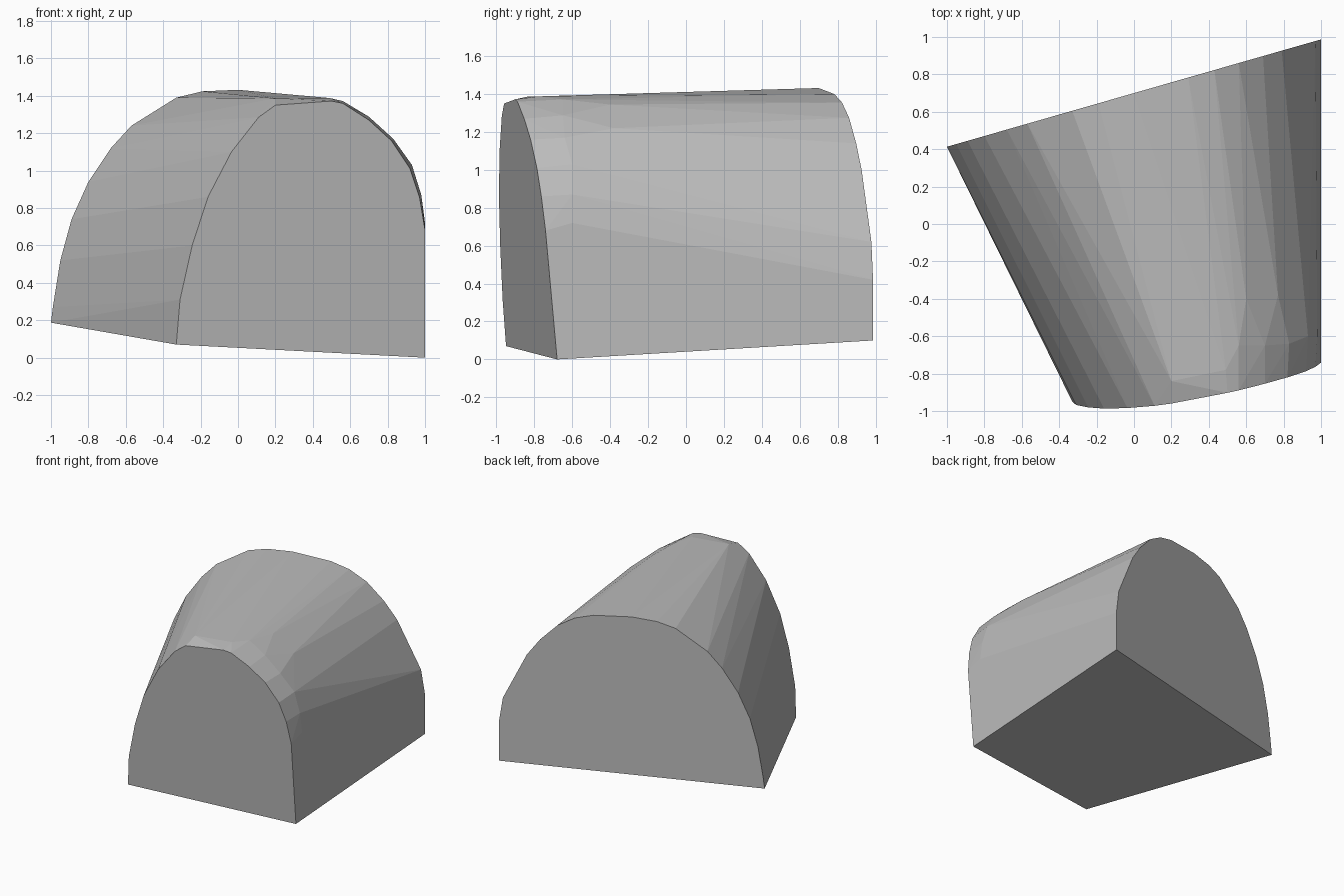
import bpy
import bmesh
import math

if "Cube" in bpy.data.objects:
    bpy.data.objects.remove(bpy.data.objects["Cube"])

# Rounded, tapering block: a slanted front arch joined to a larger upright back arch
front_arch = [(-0.33, 0.07), (-0.31, 0.31), (-0.245, 0.6), (-0.16, 0.86), (-0.035, 1.1),
              (0.11, 1.285), (0.2, 1.35), (0.5, 1.372), (0.56, 1.36), (0.7, 1.27),
              (0.82, 1.16), (0.92, 1.01), (0.97, 0.86), (1.0, 0.68), (1.0, 0.0)]
back_arch = [(-1.0, 0.187), (-0.99, 0.27), (-0.95, 0.52), (-0.89, 0.74), (-0.8, 0.94),
             (-0.68, 1.12), (-0.57, 1.24), (-0.33, 1.39), (-0.19, 1.424), (0.0, 1.432),
             (0.29, 1.40), (0.43, 1.355), (0.56, 1.275), (0.69, 1.14), (0.79, 1.0),
             (0.9, 0.77), (0.97, 0.62), (1.0, 0.42), (1.0, 0.1)]
# Worn edge just behind the front arch
worn_edge = [(0.2, -0.84, 1.386), (0.49, -0.78, 1.388), (0.56, -0.65, 1.372),
             (0.7, -0.65, 1.288), (0.83, -0.64, 1.17), (0.6, -0.4, 1.345),
             (0.77, -0.38, 1.22), (0.93, -0.6, 1.03), (0.98, -0.6, 0.87), (1.0, -0.6, 0.72)]


def front_y(x, z):
    return -0.68 + 0.198 * (x - 1) - 0.09 * z


def back_y(x):
    return 0.70 + 0.287 * x


points = [(x, front_y(x, z), z) for x, z in front_arch]
points += [(x, back_y(x), z) for x, z in back_arch]
points += worn_edge

bm = bmesh.new()
for p in points:
    bm.verts.new(p)
hull = bmesh.ops.convex_hull(bm, input=bm.verts[:])
loose = [v for v in bm.verts if not v.link_faces]
bmesh.ops.delete(bm, geom=loose, context='VERTS')
# Merge the flat ends, base and side into single faces
bmesh.ops.dissolve_limit(bm, angle_limit=math.radians(1.0), verts=bm.verts[:], edges=bm.edges[:])
bmesh.ops.recalc_face_normals(bm, faces=bm.faces[:])

mesh = bpy.data.meshes.new("rounded_block")
bm.to_mesh(mesh)
bm.free()
block = bpy.data.objects.new("rounded_block", mesh)
bpy.context.collection.objects.link(block)

grey = bpy.data.materials.new("plain_grey")
grey.diffuse_color = (0.5, 0.5, 0.5, 1.0)
grey.use_nodes = True
grey.node_tree.nodes["Principled BSDF"].inputs["Base Color"].default_value = grey.diffuse_color
mesh.materials.append(grey)
